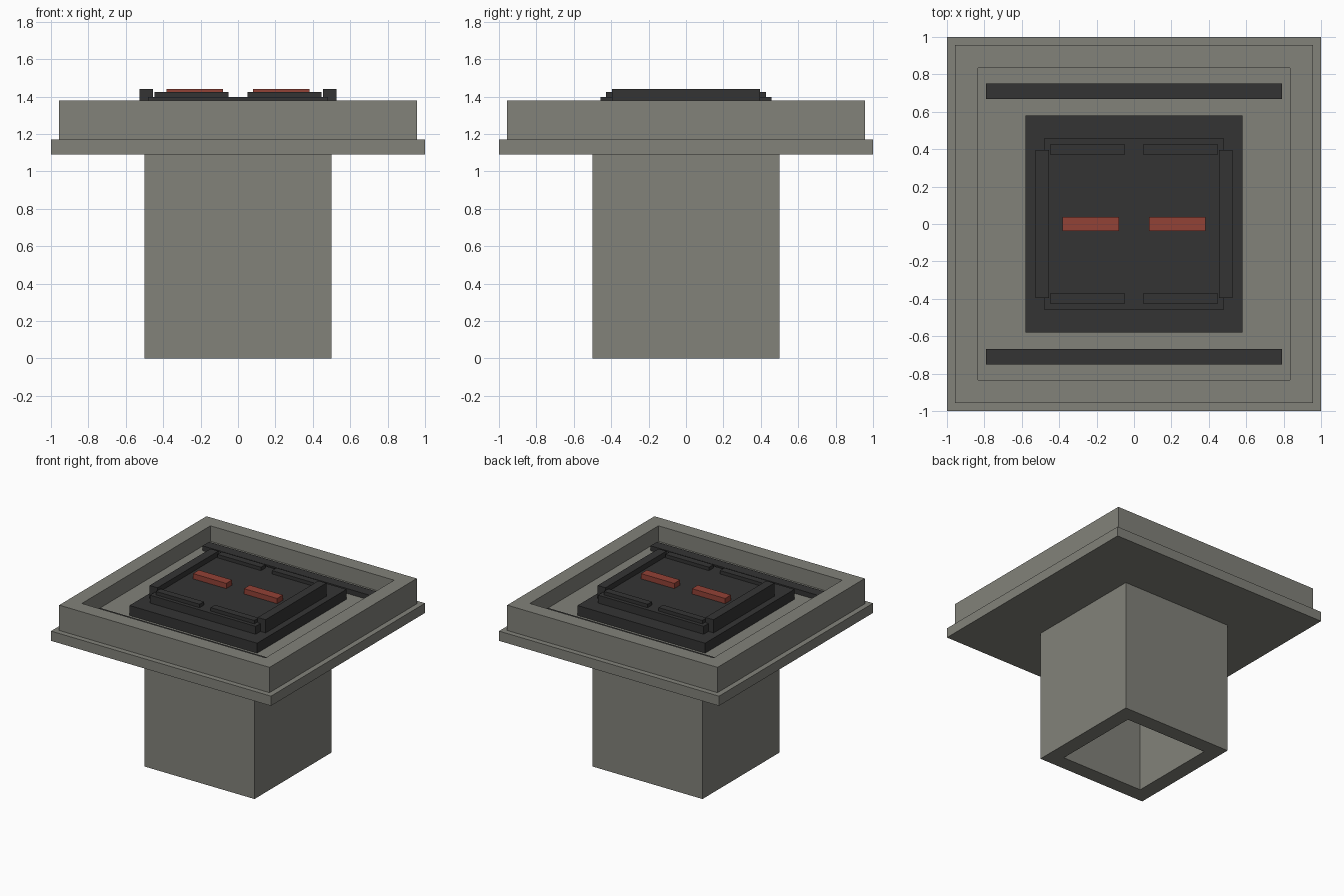
import bpy, bmesh

if "Cube" in bpy.data.objects:
    bpy.data.objects.remove(bpy.data.objects["Cube"])


def material(name, rgb):
    m = bpy.data.materials.new(name)
    m.diffuse_color = (*rgb, 1)
    m.use_nodes = True
    m.node_tree.nodes["Principled BSDF"].inputs["Base Color"].default_value = m.diffuse_color
    return m


GREY = material("warm_grey", (0.223, 0.223, 0.195))
DARK = material("charcoal", (0.034, 0.034, 0.034))
RED = material("brick_red", (0.29, 0.054, 0.037))


def finish(name, bm, mat):
    bmesh.ops.recalc_face_normals(bm, faces=bm.faces)
    me = bpy.data.meshes.new(name)
    bm.to_mesh(me)
    bm.free()
    me.materials.append(mat)
    ob = bpy.data.objects.new(name, me)
    bpy.context.collection.objects.link(ob)
    return ob


def box(name, mat, x, y, z):
    """Box from (min, max) ranges on each axis."""
    bm = bmesh.new()
    bmesh.ops.create_cube(bm, size=1)
    for v in bm.verts:
        v.co = [r[0] if c < 0 else r[1] for c, r in zip(v.co, (x, y, z))]
    return finish(name, bm, mat)


def square_sweep(name, mat, profile, closed):
    """Sweep (half width, height) points around a square; close the loop or cap both ends."""
    bm = bmesh.new()
    rings = [[bm.verts.new((sx * r, sy * r, z))
              for sx, sy in ((-1, -1), (1, -1), (1, 1), (-1, 1))] for r, z in profile]
    pairs = list(zip(rings, rings[1:]))
    if closed:
        pairs.append((rings[-1], rings[0]))
    else:
        bm.faces.new(rings[0])
        bm.faces.new(rings[-1])
    for a, b in pairs:
        for i in range(4):
            j = (i + 1) % 4
            bm.faces.new((a[i], a[j], b[j], b[i]))
    return finish(name, bm, mat)


def span(side, a, b):
    """Range mirrored to the given side."""
    return tuple(sorted((side * a, side * b)))


# Hollow square post
square_sweep("post", GREY, [(0.375, 0), (0.5, 0), (0.5, 1.09), (0.375, 1.09)], True)

# Tray with lower flange, raised rim and recessed floor
square_sweep("tray", GREY, [(1, 1.09), (1, 1.17), (0.956, 1.17), (0.956, 1.378),
                            (0.835, 1.378), (0.835, 1.25)], False)

# Stacked plates in the recess
box("base_plate", DARK, (-0.58, 0.58), (-0.58, 0.58), (1.25, 1.332))
box("upper_plate", DARK, (-0.48, 0.48), (-0.457, 0.457), (1.332, 1.397))

for s, side in ((-1, "left"), (1, "right")):
    # Tall side rails and red markers
    box(f"side_rail_{side}", DARK, span(s, 0.455, 0.527), (-0.395, 0.395), (1.332, 1.44))
    box(f"red_marker_{side}", RED, span(s, 0.08, 0.382), (-0.038, 0.038), (1.397, 1.44))
    # Low ledges at front and back
    for t, end in ((-1, "front"), (1, "back")):
        box(f"ledge_{end}_{side}", DARK, span(s, 0.05, 0.447), span(t, 0.37, 0.427), (1.397, 1.425))

# Long bars on the tray floor
for t, end in ((-1, "front"), (1, "back")):
    box(f"floor_bar_{end}", DARK, (-0.79, 0.79), span(t, 0.667, 0.752), (1.25, 1.29))
